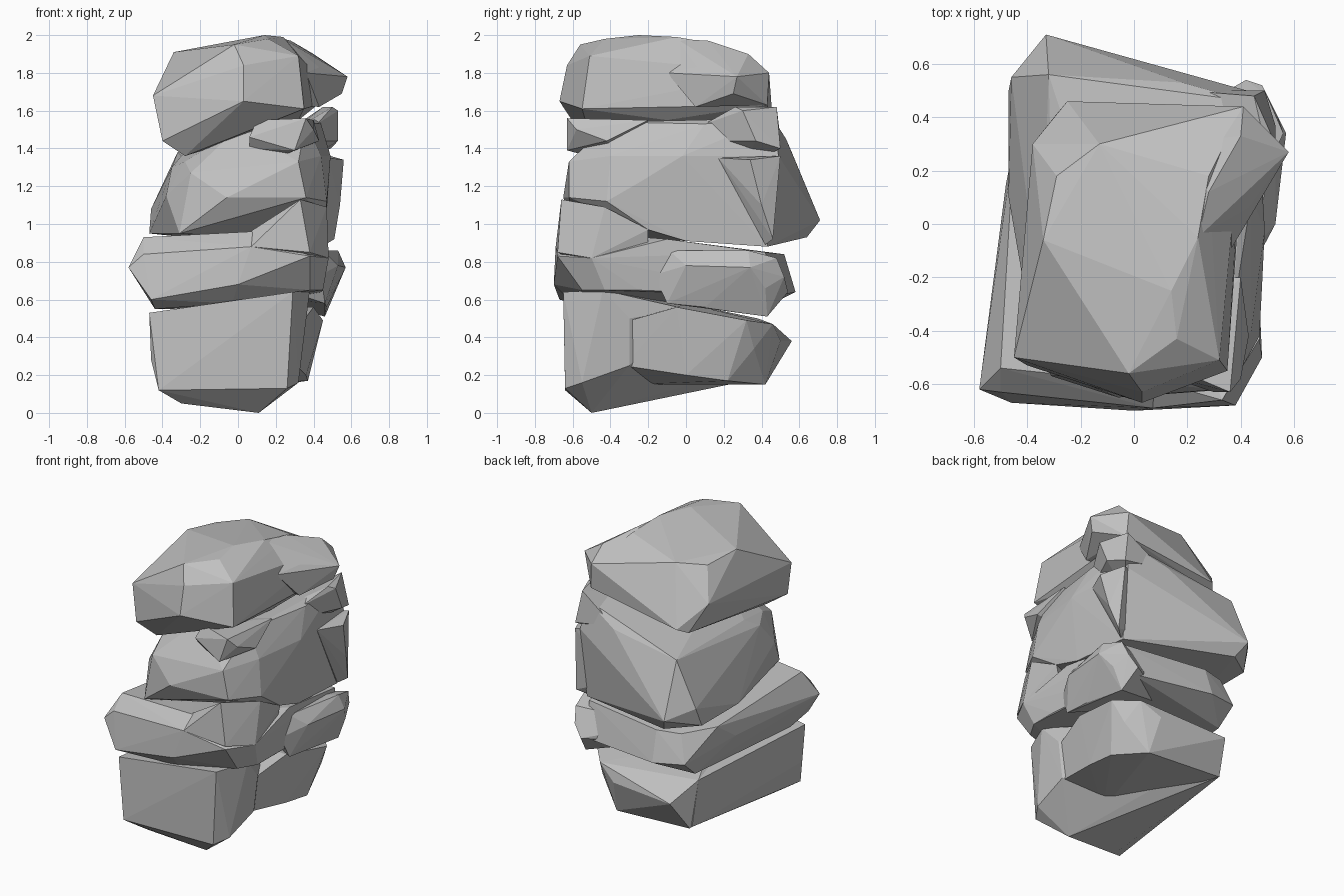
import bpy, bmesh

stone = bpy.data.materials.new("grey_stone")
stone.diffuse_color = (0.53, 0.53, 0.53, 1)


def hull(name, pts):
    """Faceted boulder: convex shell around a few corner points."""
    bm = bmesh.new()
    for p in pts:
        bm.verts.new(p)
    out = bmesh.ops.convex_hull(bm, input=bm.verts)
    loose = {v for v in out["geom_interior"] + out["geom_unused"]
             if isinstance(v, bmesh.types.BMVert)}
    bmesh.ops.delete(bm, geom=list(loose), context='VERTS')
    bmesh.ops.recalc_face_normals(bm, faces=bm.faces)
    me = bpy.data.meshes.new(name)
    bm.to_mesh(me)
    bm.free()
    me.materials.append(stone)
    ob = bpy.data.objects.new(name, me)
    bpy.context.collection.objects.link(ob)
    return ob


def rock(name, body, *lobes):
    """One layer: a main body with bulges fused onto it."""
    ob = hull(name, body)
    parts = [hull(name + "_lobe", l) for l in lobes]
    for p in parts:
        mod = ob.modifiers.new("fuse", 'BOOLEAN')
        mod.operation, mod.solver, mod.object = 'UNION', 'EXACT', p
    dg = bpy.context.evaluated_depsgraph_get()
    me = bpy.data.meshes.new_from_object(ob.evaluated_get(dg))
    ob.modifiers.clear()
    ob.data = me
    for p in parts:
        bpy.data.objects.remove(p)
    return ob


# bottom block with a long rear wedge
rock("base_rock",
     [(-.47, -.62, .53), (-.46, -.6, .28), (-.42, -.64, .12), (.26, -.64, .13),
      (.29, -.65, .64), (.38, -.44, .65), (.36, -.3, .5), (.32, -.55, .16),
      (.33, -.3, .25), (-.3, -.55, .05), (.11, -.5, 0), (-.36, .38, .5),
      (-.34, .42, .19), (-.1, .1, .17), (.2, 0, .55)],
     [(-.36, .38, .5), (-.33, .43, .18), (-.27, .56, .38), (.23, .42, .15), (.2, .5, .38),
      (.38, .36, .34), (.45, .32, .49), (.33, .46, .47), (.37, .22, .17), (.36, 0, .2),
      (.4, -.05, .56), (.31, -.33, .25), (.34, -.33, .48), (-.4, -.4, .4), (0, -.3, .15),
      (-.2, 0, .58)])

# second slab: low front left, raised shoulder front right, rear right bulge
rock("lower_slab",
     [(-.5, -.54, .93), (-.5, -.63, .84), (-.58, -.62, .77), (-.46, -.67, .6), (0, -.7, .68),
      (-.03, -.6, .58), (.07, -.69, .88), (.07, -.6, .96), (.38, -.68, .83), (.38, -.55, .65),
      (.45, -.43, .65), (.48, -.5, .82), (.45, -.25, .65), (.46, -.1, .92), (.44, .42, .85),
      (-.45, .3, .86), (-.48, .15, .75), (-.36, .53, .66), (-.3, .48, .84), (-.15, .58, .64),
      (-.14, .52, .84), (.42, .48, .62), (-.35, .4, .55), (-.44, -.5, .55)],
     [(.07, -.69, .88), (.05, -.58, .95), (.33, -.66, 1.13), (.38, -.68, .85), (.47, -.43, 1.09),
      (.48, -.5, .82), (.46, -.2, .97), (.2, -.3, .98), (.1, -.4, .7), (.4, -.2, .7)],
     [(.44, -.17, .73), (.45, -.09, .86), (.53, .33, .86), (.5, .48, .82), (.48, .52, .72),
      (.42, .54, .64), (.46, .43, .51), (.47, .1, .56), (.46, -.1, .58), (.57, .34, .77),
      (.53, 0, .78), (.52, .42, .66), (0, .3, .63), (0, .3, .75), (.1, 0, .7)])

# third block, with a high rear corner, a rear side fin and a front ledge
rock("middle_rock",
     [(-.31, -.57, .95), (-.38, -.42, 1.15), (-.35, -.3, 1.3), (-.25, -.57, 1.27),
      (-.28, -.43, 1.33), (.07, -.6, 1.28), (-.06, -.65, 1.14), (.32, -.62, 1.33),
      (.36, -.62, 1.14), (.47, -.42, 1.12), (.44, -.4, 1.36), (.48, -.23, 1.23),
      (.49, -.02, 1.36), (.36, -.4, 1.54), (.44, .1, 1.53), (0, -.42, 1.51), (-.3, -.2, 1.36),
      (-.32, .56, 1.38), (-.46, .55, 1.08), (-.47, .5, .95), (-.47, .1, .95), (-.33, .71, 1.02),
      (-.28, .64, .93), (.45, .43, .88), (.46, 0, .91), (.46, -.2, .97), (.43, .46, 1.56),
      (.46, .49, 1.36), (.18, .53, 1.45)],
     [(.42, .1, 1.53), (.5, .26, 1.62), (.53, .3, 1.6), (.45, .48, 1.62), (.53, .37, 1.44),
      (.49, .5, 1.4), (.45, .2, 1.44), (.3, .1, 1.5), (.2, .5, 1.45), (.3, .3, 1.3)],
     [(.48, .17, 1.35), (.56, .34, 1.34), (.49, .5, 1.36), (.54, .4, 1.1), (.51, .46, .92),
      (.46, .42, .89), (.3, .2, 1.35), (.3, .4, 1.35), (.3, .4, 1)],
     [(.06, -.55, 1.46), (.06, -.5, 1.4), (.3, -.63, 1.39), (.36, -.63, 1.56), (.1, -.52, 1.55),
      (.4, -.58, 1.5), (.43, -.42, 1.44), (.4, -.2, 1.55), (.1, -.2, 1.5), (.1, -.3, 1.3)])

# cap stone: sloped front left, bulge at the right rear
rock("top_rock",
     [(-.45, -.5, 1.68), (-.4, -.53, 1.44), (-.28, -.48, 1.36), (-.34, -.06, 1.91),
      (-.02, -.56, 1.95), (.03, -.67, 1.65), (.03, -.63, 1.84), (.02, -.62, 1.61),
      (.35, -.55, 1.61), (.32, -.51, 1.89), (.16, -.43, 1.98), (.14, -.25, 2), (.24, -.05, 1.99),
      (.3, -.1, 1.9), (.35, -.1, 1.65), (.32, -.1, 1.55), (-.29, .18, 1.88),
      (-.13, .3, 1.9), (-.38, .3, 1.68), (-.3, .4, 1.5), (-.25, .46, 1.53),
      (.41, .44, 1.8), (.42, .43, 1.63), (.28, .18, 1.95)],
     [(.24, -.05, 1.98), (.28, .12, 1.97), (.4, .33, 1.9), (.58, .27, 1.78), (.55, .25, 1.69),
      (.41, .44, 1.8), (.42, .43, 1.63), (.43, .05, 1.62), (.43, .06, 1.83), (.1, .3, 1.75),
      (0, .1, 1.65), (.36, -.1, 1.8)])
